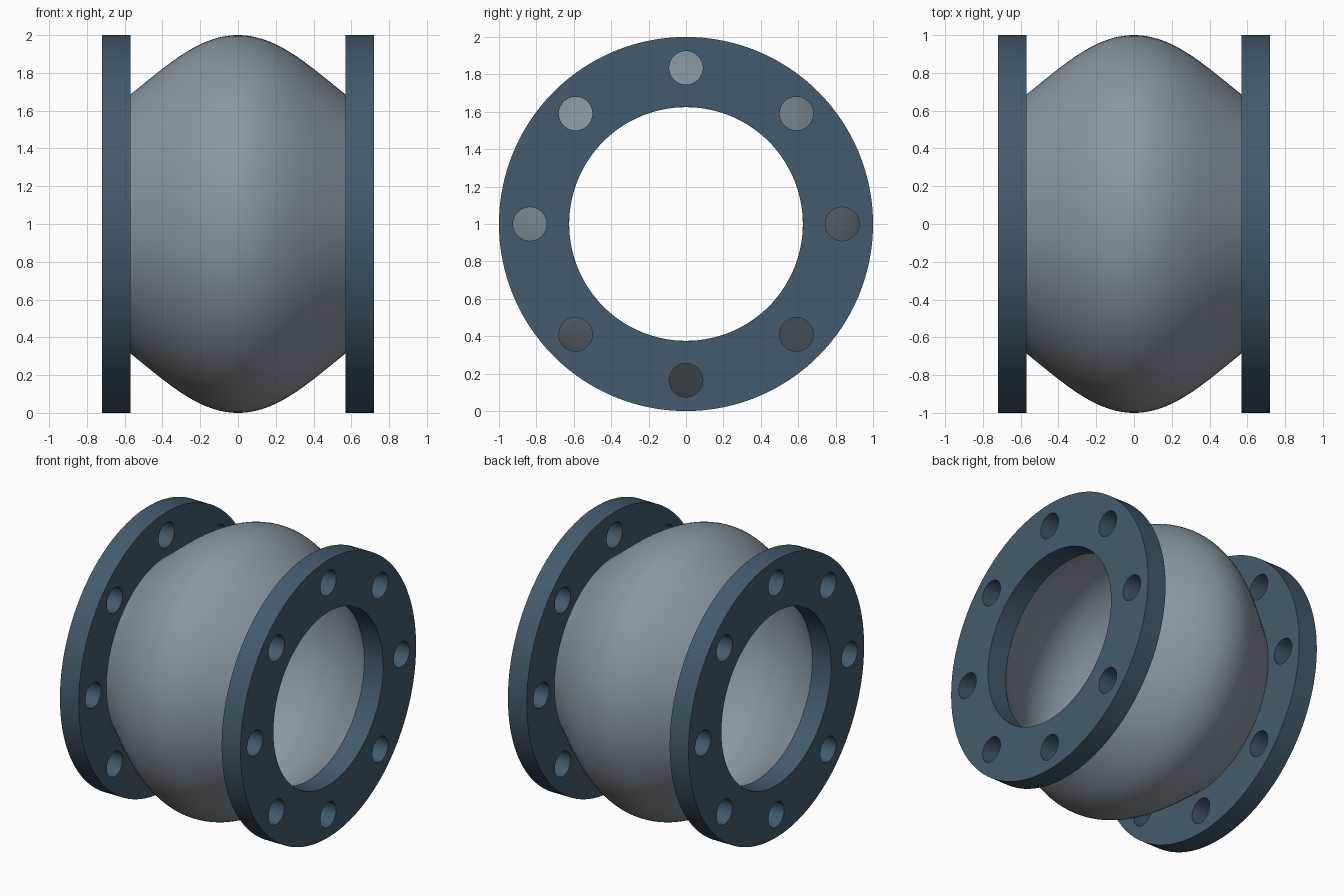
import bpy, bmesh
from math import pi, cos, sin, radians
from mathutils import Matrix, Vector

if "Cube" in bpy.data.objects:
    bpy.data.objects.remove(bpy.data.objects["Cube"])

SEG = 128
X_IN, X_OUT = 0.57, 0.72      # flange faces
BORE, RIM = 0.625, 1.0        # flange radii
WALL = 0.06


def finish(obj):
    bpy.ops.object.select_all(action='DESELECT')
    obj.select_set(True)
    bpy.context.view_layer.objects.active = obj
    bpy.ops.object.shade_smooth_by_angle(angle=radians(30))


def new_object(name, bm):
    mesh = bpy.data.meshes.new(name)
    bmesh.ops.recalc_face_normals(bm, faces=bm.faces)
    bm.to_mesh(mesh)
    bm.free()
    obj = bpy.data.objects.new(name, mesh)
    bpy.context.collection.objects.link(obj)
    return obj


def revolve(name, profile):
    """Spin a closed (x, radius) profile around the pipe axis at z = 1."""
    bm = bmesh.new()
    rings = []
    for k in range(SEG):
        a = 2 * pi * k / SEG
        rings.append([bm.verts.new((x, r * cos(a), 1 + r * sin(a))) for x, r in profile])
    n = len(profile)
    for k in range(SEG):
        p, q = rings[k], rings[(k + 1) % SEG]
        for i in range(n):
            j = (i + 1) % n
            bm.faces.new((p[i], p[j], q[j], q[i]))
    return new_object(name, bm)


def material(name, color):
    mat = bpy.data.materials.new(name)
    mat.diffuse_color = color
    mat.use_nodes = True
    mat.node_tree.nodes["Principled BSDF"].inputs["Base Color"].default_value = mat.diffuse_color
    return mat


steel_blue = material("flange_blue", (0.055, 0.105, 0.155, 1))
rubber_grey = material("body_grey", (0.25, 0.31, 0.36, 1))

# Bulging hollow body
def bulge(x):
    return 1 - 0.264 * (1 - cos(3.1 * x))

xs = [X_IN * (i / 24 - 1) for i in range(49)]
outer = [(x, bulge(x)) for x in xs]
inner = [(x, bulge(x) - WALL) for x in reversed(xs)]
body = revolve("bellows_body", outer + inner)
body.data.materials.append(rubber_grey)
finish(body)

# Cutter with eight bolt-hole cylinders
bm = bmesh.new()
for k in range(8):
    a = k * pi / 4
    place = Matrix.Translation((0, 0.835 * cos(a), 1 + 0.835 * sin(a))) @ Matrix.Rotation(pi / 2, 4, 'Y')
    bmesh.ops.create_cone(bm, cap_ends=True, segments=48, radius1=0.09, radius2=0.09,
                          depth=2, matrix=place)
cutter = new_object("bolt_hole_cutter", bm)
cutter.hide_render = True

# Two drilled flange rings
for side, name in ((-1, "left_flange"), (1, "right_flange")):
    a, b = side * X_IN, side * X_OUT
    flange = revolve(name, [(a, BORE), (a, RIM), (b, RIM), (b, BORE)])
    flange.data.materials.append(steel_blue)
    mod = flange.modifiers.new("bolt_holes", 'BOOLEAN')
    mod.operation = 'DIFFERENCE'
    mod.solver = 'EXACT'
    mod.object = cutter
    bpy.context.view_layer.objects.active = flange
    bpy.ops.object.modifier_apply(modifier=mod.name)
    finish(flange)

bpy.data.objects.remove(cutter)
